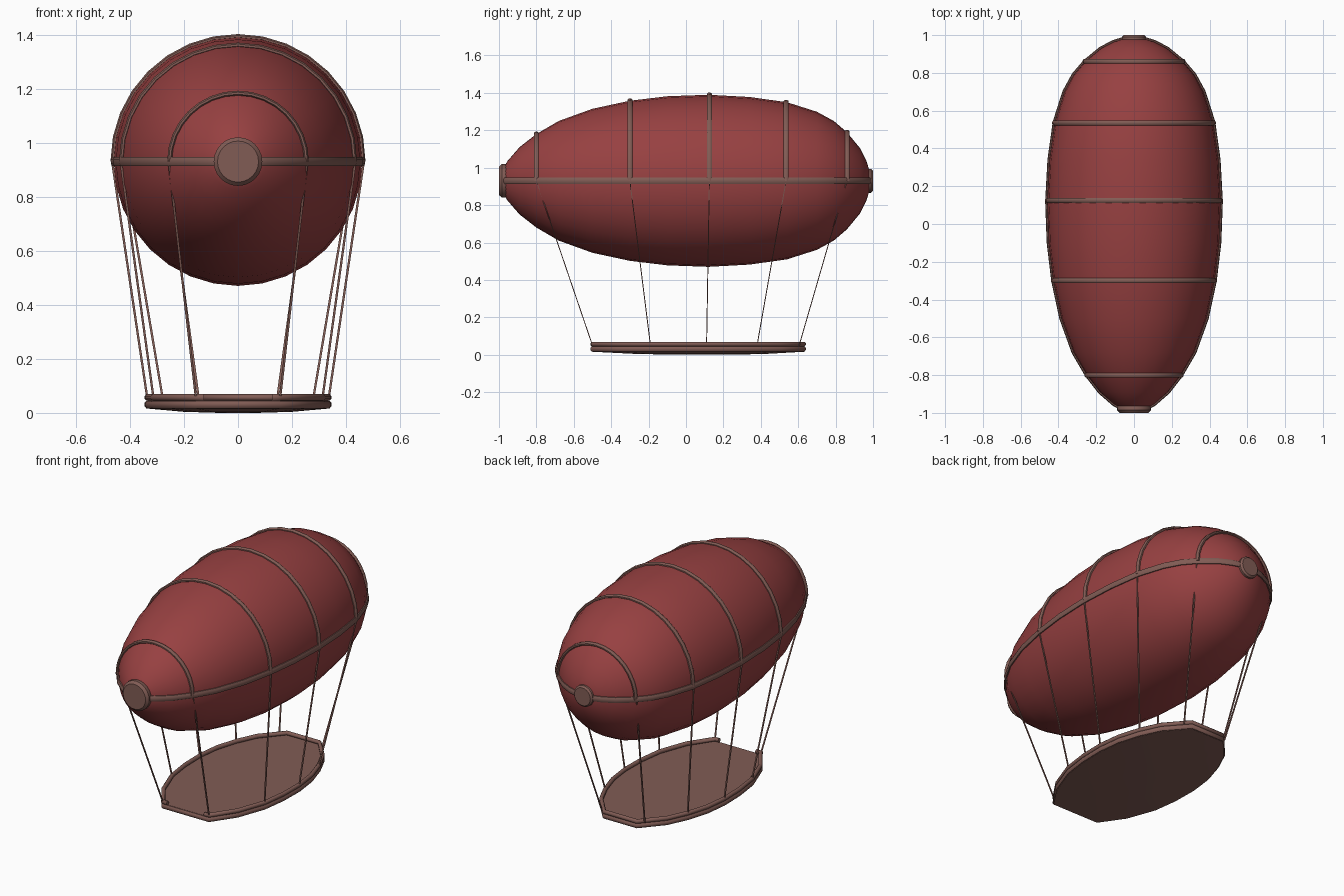
import bpy, bmesh, math
from mathutils import Vector

if "Cube" in bpy.data.objects:
    bpy.data.objects.remove(bpy.data.objects["Cube"])

AXIS_Z = 0.93
# Balloon profile: (y, radius)
HULL = [(-0.985, 0.05), (-0.955, 0.105), (-0.89, 0.18), (-0.8, 0.25), (-0.68, 0.32),
        (-0.5, 0.385), (-0.3, 0.428), (-0.1, 0.452), (0.12, 0.46), (0.34, 0.448),
        (0.54, 0.42), (0.7, 0.369), (0.79, 0.32), (0.86, 0.26), (0.93, 0.175),
        (0.965, 0.105), (0.985, 0.04)]
# Deck half outline, front to back: (y, half width)
DECK = [(-0.5, 0.155), (-0.36, 0.25), (-0.19, 0.312), (-0.04, 0.332), (0.11, 0.335),
        (0.25, 0.318), (0.38, 0.278), (0.5, 0.222), (0.63, 0.11)]


def material(name, rgb):
    m = bpy.data.materials.new(name)
    m.diffuse_color = (*rgb, 1)
    m.use_nodes = True
    m.node_tree.nodes["Principled BSDF"].inputs["Base Color"].default_value = m.diffuse_color
    return m


RED = material("red canvas", (0.31, 0.052, 0.053))
BROWN = material("brown wood", (0.22, 0.107, 0.09))


def make(name, bm, mat, angle=40):
    bmesh.ops.recalc_face_normals(bm, faces=bm.faces)
    me = bpy.data.meshes.new(name)
    bm.to_mesh(me)
    bm.free()
    me.materials.append(mat)
    ob = bpy.data.objects.new(name, me)
    bpy.context.collection.objects.link(ob)
    bpy.ops.object.select_all(action='DESELECT')
    ob.select_set(True)
    bpy.context.view_layer.objects.active = ob
    bpy.ops.object.shade_smooth_by_angle(angle=math.radians(angle))
    return ob


def skin(bm, rings, closed=False):
    """Bridge rings of points; cap both ends unless closed."""
    vs = [[bm.verts.new(p) for p in r] for r in rings]
    n = len(vs[0])
    for i in range(len(vs) - (0 if closed else 1)):
        a, b = vs[i], vs[(i + 1) % len(vs)]
        for j in range(n):
            k = (j + 1) % n
            bm.faces.new((a[j], a[k], b[k], b[j]))
    if not closed:
        bm.faces.new(vs[0])
        bm.faces.new(vs[-1])


def lathe(name, profile, mat, seg=32, angle=40):
    bm = bmesh.new()
    skin(bm, [[(r * math.cos(2 * math.pi * j / seg), y,
                AXIS_Z + r * math.sin(2 * math.pi * j / seg)) for j in range(seg)]
              for y, r in profile])
    return make(name, bm, mat, angle)


def sweep(name, frames, a, b, closed=False, sides=8):
    """Oval tube; frames hold (point, outward, sideways), a and b are half sizes."""
    bm = bmesh.new()
    rings = []
    for p, out, side in frames:
        rings.append([p + out * (a * math.cos(t)) + side * (b * math.sin(t))
                      for t in (2 * math.pi * (j + 0.5) / sides for j in range(sides))])
    skin(bm, rings, closed)
    return make(name, bm, BROWN, 50)


def mirrored(half):
    """Flat loop from a half outline."""
    return [Vector((x, y, 0)) for y, x in half] + [Vector((-x, y, 0)) for y, x in reversed(half)]


def loop_frames(pts, z, offset=0, closed=True):
    frames, n = [], len(pts)
    up = Vector((0, 0, 1))
    for i, p in enumerate(pts):
        nxt = pts[(i + 1) % n] if closed or i < n - 1 else p
        prv = pts[i - 1] if closed or i > 0 else p
        out = (nxt - prv).normalized().cross(up)
        frames.append((p + out * offset + up * z, out, up))
    return frames


def interp(table, y):
    for (y0, r0), (y1, r1) in zip(table, table[1:]):
        if y0 <= y <= y1:
            return r0 + (r1 - r0) * (y - y0) / (y1 - y0)
    return table[-1][1]


# Balloon and end caps
lathe("balloon", HULL, RED, 32, 60)
lathe("nose_cap", [(-0.955, 0.085), (-0.965, 0.09), (-0.985, 0.09), (-1.0, 0.076)], BROWN, 24, 35)
lathe("tail_cap", [(0.97, 0.058), (0.977, 0.064), (0.99, 0.064), (1.0, 0.054)], BROWN, 24, 35)

# Belt around the middle
sweep("belt", loop_frames(mirrored(HULL), AXIS_Z, 0.003), 0.008, 0.018, closed=True)

# Upper half ribs and the ropes hanging from their ends
ROPES = [(-0.8, -0.5), (-0.3, -0.19), (0.125, 0.11), (0.535, 0.38), (0.86, 0.605)]
for i, (y, foot_y) in enumerate(ROPES):
    r = interp(HULL, y) + 0.003
    frames = []
    for k in range(17):
        t = math.pi * k / 16
        out = Vector((math.cos(t), 0, math.sin(t)))
        frames.append((Vector((0, y, AXIS_Z)) + out * r, out, Vector((0, 1, 0))))
    sweep(f"rib_{i + 1}", frames, 0.01, 0.014)
    foot_x = max(interp(DECK, foot_y), 0.155)
    if i == 4:
        foot_x = 0.145
    for s, label in ((1, "right"), (-1, "left")):
        ends = (Vector((s * (r + 0.003), y, AXIS_Z)), Vector((s * foot_x, foot_y, 0.05)))
        sweep(f"rope_{label}_{i + 1}",
              [(p, Vector((1, 0, 0)), Vector((0, 1, 0))) for p in ends], 0.006, 0.0035, sides=4)

# Deck floor with a slightly sagging underside
outline = mirrored(DECK)
centre = Vector((0, 0.1, 0))
bm = bmesh.new()
skin(bm, [[centre + (p - centre) * s + Vector((0, 0, z)) for p in outline]
          for s, z in ((1, 0.046), (1, 0.016), (0.6, 0.004), (0.2, 0.0))])
make("deck", bm, BROWN, 30)

# Lower rail all round, upper rail open at the front
sweep("lower_rail", loop_frames(outline, 0.031), 0.012, 0.015, closed=True)
tip = Vector((0.125, -0.5, 0))
open_path = [tip] + outline + [Vector((-tip.x, tip.y, 0))]
sweep("upper_rail", loop_frames(open_path, 0.057, closed=False), 0.012, 0.013)
